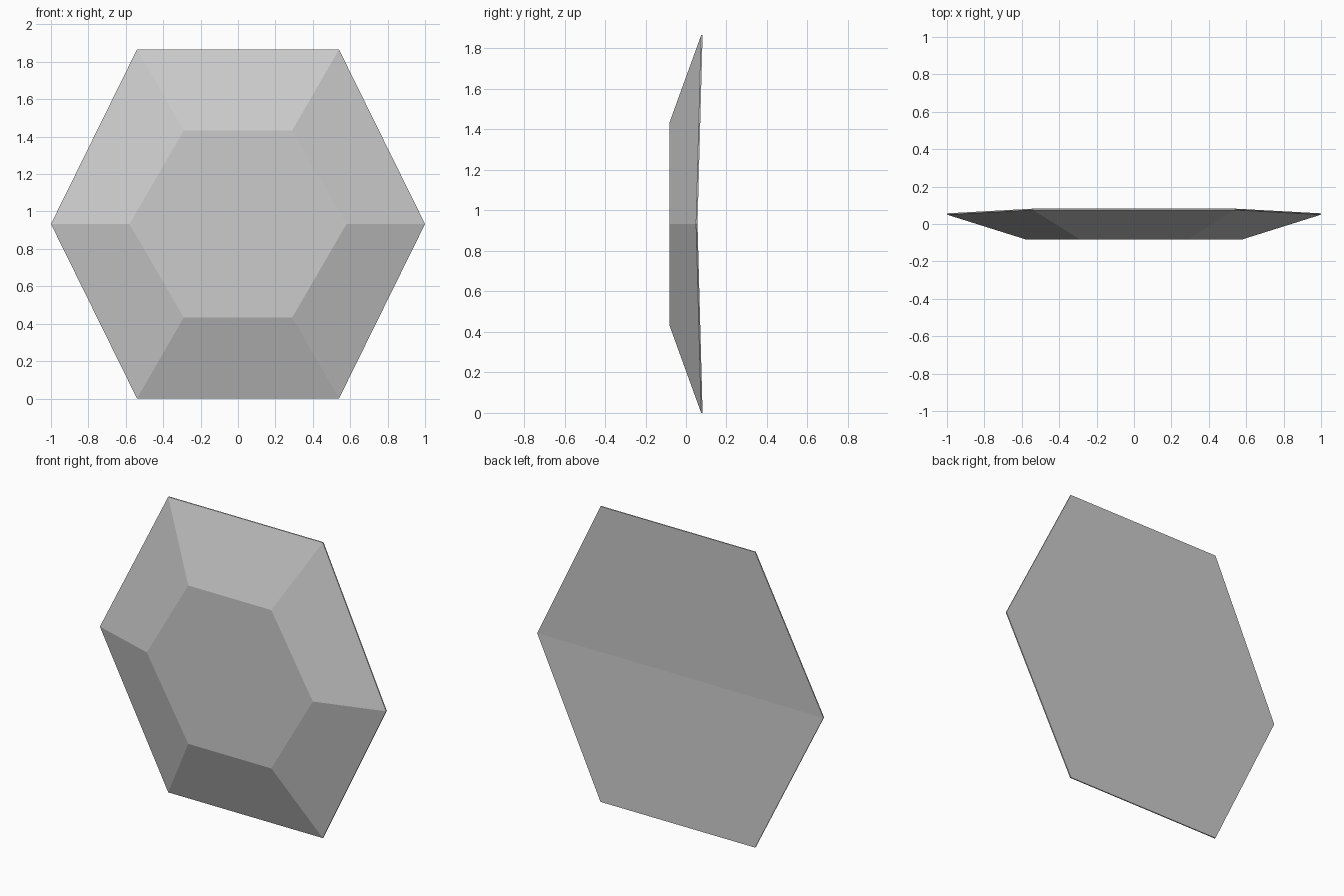
import bpy
import bmesh

cube = bpy.data.objects.get("Cube")
if cube:
    bpy.data.objects.remove(cube, do_unlink=True)

grey = bpy.data.materials.new("plain grey")
grey.use_nodes = True
COLOUR = (0.6, 0.6, 0.6, 1)
grey.diffuse_color = COLOUR
grey.node_tree.nodes["Principled BSDF"].inputs["Base Color"].default_value = COLOUR

MID = 0.933  # height of the centre line


def hexagon(bm, side_x, corner_x, half_height, side_y, corner_y):
    """Ring of six vertices, starting at the +x tip, counter-clockwise from the front."""
    outline = [(side_x, 0, side_y), (corner_x, 1, corner_y), (-corner_x, 1, corner_y),
               (-side_x, 0, side_y), (-corner_x, -1, corner_y), (corner_x, -1, corner_y)]
    return [bm.verts.new((x, y, MID + s * half_height)) for x, s, y in outline]


def bridge(bm, a, b):
    for i in range(6):
        j = (i + 1) % 6
        bm.faces.new((a[i], a[j], b[j], b[i]))


bm = bmesh.new()
# Flat front, bevelled flanks and thin rim
front = hexagon(bm, 0.58, 0.29, 0.5, -0.082, -0.082)
rim_front = hexagon(bm, 1.0, 0.54, MID, 0.05, 0.075)
rim_back = hexagon(bm, 1.0, 0.54, MID, 0.057, 0.082)
bm.faces.new(front)
bridge(bm, front, rim_front)
bridge(bm, rim_front, rim_back)
# Back folded inwards along the centre line
bm.faces.new(rim_back[:4])
bm.faces.new(rim_back[3:] + rim_back[:1])
bmesh.ops.recalc_face_normals(bm, faces=bm.faces)

mesh = bpy.data.meshes.new("hexagonal_panel")
bm.to_mesh(mesh)
bm.free()
mesh.materials.append(grey)
panel = bpy.data.objects.new("hexagonal_panel", mesh)
bpy.context.collection.objects.link(panel)
